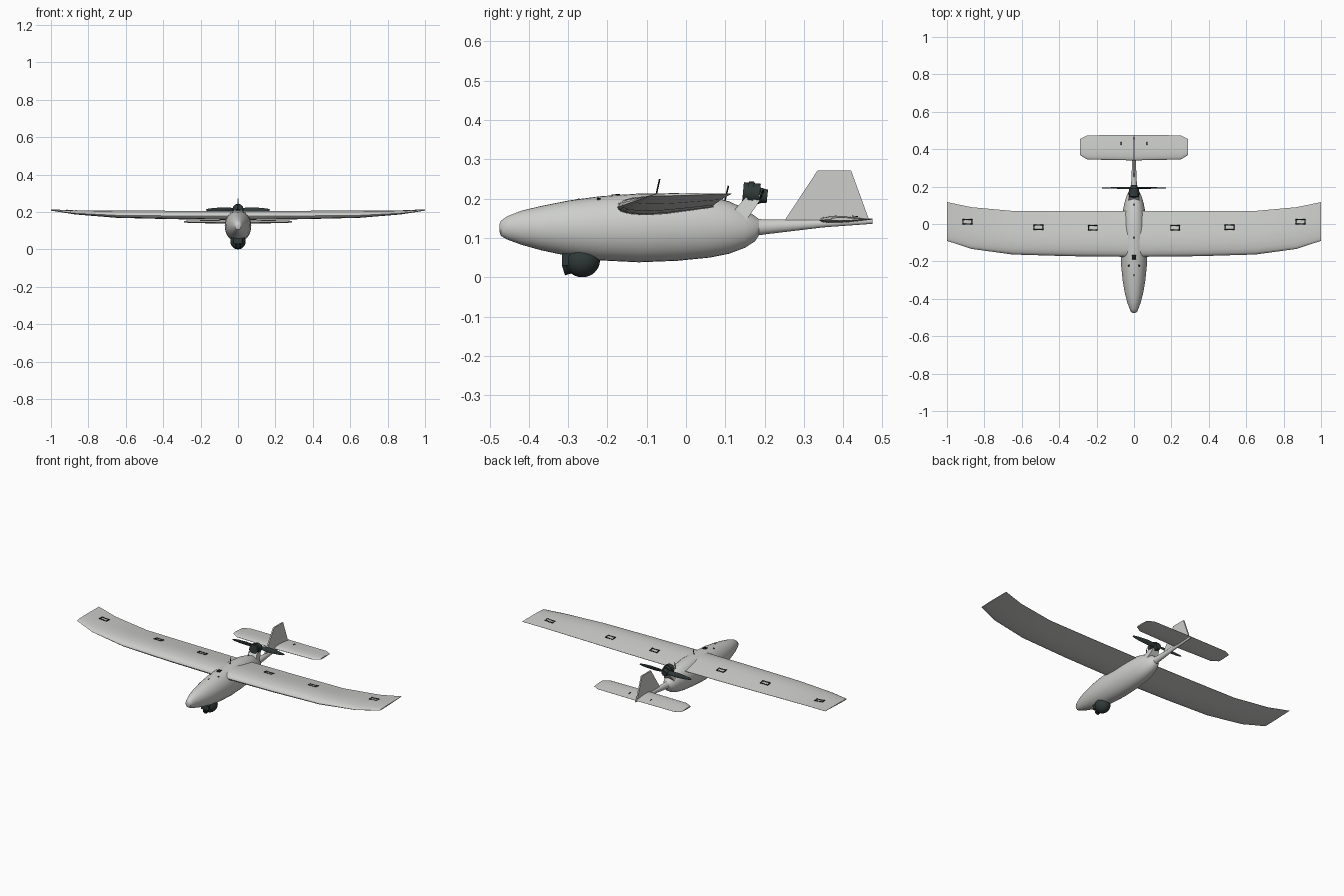
import bpy, bmesh, math
from mathutils import Vector
from mathutils.bvhtree import BVHTree

if "Cube" in bpy.data.objects:
    bpy.data.objects.remove(bpy.data.objects["Cube"], do_unlink=True)


def material(name, rgb):
    m = bpy.data.materials.new(name)
    m.use_nodes = True
    m.diffuse_color = (*rgb, 1)
    m.node_tree.nodes["Principled BSDF"].inputs["Base Color"].default_value = (*rgb, 1)
    return m


GREY = material("light grey", (0.61, 0.62, 0.6))
DARK = material("dark green grey", (0.03, 0.042, 0.04))
BLACK = material("black", (0.01, 0.012, 0.012))


def finish(name, bm, mat, angle=40):
    bmesh.ops.recalc_face_normals(bm, faces=bm.faces[:])
    me = bpy.data.meshes.new(name)
    bm.to_mesh(me)
    bm.free()
    me.materials.append(mat)
    ob = bpy.data.objects.new(name, me)
    bpy.context.collection.objects.link(ob)
    bpy.ops.object.select_all(action="DESELECT")
    ob.select_set(True)
    bpy.context.view_layer.objects.active = ob
    bpy.ops.object.shade_smooth_by_angle(angle=math.radians(angle))
    return ob


def loft(name, rings, mat, angle=40):
    """Skin equal-length closed rings and cap both ends."""
    bm = bmesh.new()
    rows = [[bm.verts.new(p) for p in ring] for ring in rings]
    n = len(rows[0])
    for a, b in zip(rows, rows[1:]):
        for i in range(n):
            j = (i + 1) % n
            bm.faces.new((a[i], a[j], b[j], b[i]))
    bm.faces.new(rows[0])
    bm.faces.new(rows[-1])
    return finish(name, bm, mat, angle)


def oval(y, bottom, top, half_width, n=32):
    mid, half = (top + bottom) / 2, (top - bottom) / 2
    return [(half_width * math.cos(math.tau * i / n), y,
             mid + half * math.sin(math.tau * i / n)) for i in range(n)]


def rod(name, start, end, radius, mat, end_radius=None, sides=20):
    start, end = Vector(start), Vector(end)
    axis = end - start
    bm = bmesh.new()
    bmesh.ops.create_cone(bm, cap_ends=True, segments=sides, radius1=radius,
                          radius2=radius if end_radius is None else end_radius,
                          depth=axis.length)
    turn = axis.to_track_quat("Z", "Y").to_matrix().to_4x4()
    bmesh.ops.transform(bm, matrix=turn, verts=bm.verts)
    bmesh.ops.translate(bm, vec=(start + end) / 2, verts=bm.verts)
    return finish(name, bm, mat)


def box(name, centre, size, mat):
    bm = bmesh.new()
    bmesh.ops.create_cube(bm, size=1)
    bmesh.ops.scale(bm, vec=size, verts=bm.verts)
    bmesh.ops.translate(bm, vec=centre, verts=bm.verts)
    return finish(name, bm, mat)


def ball(name, centre, size, mat):
    bm = bmesh.new()
    bmesh.ops.create_uvsphere(bm, u_segments=28, v_segments=16, radius=1)
    bmesh.ops.scale(bm, vec=size, verts=bm.verts)
    bmesh.ops.translate(bm, vec=centre, verts=bm.verts)
    return finish(name, bm, mat, 60)


# Airfoil shape: chord fraction and fraction of the full thickness
SHAPE = [(0.015, 0.35), (0.06, 0.65), (0.15, 0.88), (0.3, 1), (0.5, 0.85), (0.75, 0.45), (1, 0.04)]


def airfoil(x, lead, trail, z_lead, z_trail, up, down):
    def point(u, h):
        return (x, lead + u * (trail - lead), z_lead + u * (z_trail - z_lead) + h)
    return ([point(0, 0)] + [point(u, up * t) for u, t in SHAPE]
            + [point(u, -down * t) for u, t in reversed(SHAPE)])


def span(name, stations):
    """Surface made from half-span stations, mirrored about the middle."""
    both = [(-s[0], *s[1:]) for s in reversed(stations[1:])] + stations
    return loft(name, [airfoil(*s) for s in both], GREY)


# Fuselage pod and tail boom
pod = [(-0.475, 0.116, 0.134, 0.008), (-0.471, 0.105, 0.144, 0.016), (-0.455, 0.096, 0.155, 0.023),
       (-0.42, 0.083, 0.169, 0.036), (-0.37, 0.069, 0.181, 0.049), (-0.3, 0.054, 0.195, 0.061),
       (-0.22, 0.043, 0.206, 0.069), (-0.12, 0.038, 0.213, 0.071), (-0.02, 0.042, 0.214, 0.068),
       (0.06, 0.05, 0.206, 0.061), (0.11, 0.06, 0.193, 0.052), (0.15, 0.075, 0.174, 0.04),
       (0.175, 0.091, 0.156, 0.028), (0.188, 0.11, 0.146, 0.016)]
fuselage = loft("fuselage", [oval(*s) for s in pod], GREY)
boom = [(0.16, 0.103, 0.15, 0.022), (0.2, 0.109, 0.147, 0.016), (0.35, 0.127, 0.147, 0.009),
        (0.475, 0.136, 0.15, 0.005)]
loft("tail_boom", [oval(*s, n=20) for s in boom], GREY)

# Wing with raised, swept tips, and the tailplane
wing = span("wing", [(0, -0.176, 0.07, 0.178, 0.178, 0.028, 0.021),
                     (0.35, -0.172, 0.07, 0.179, 0.18, 0.027, 0.018),
                     (0.65, -0.163, 0.07, 0.182, 0.184, 0.024, 0.014),
                     (0.87, -0.133, 0.09, 0.193, 0.198, 0.014, 0.008),
                     (1, -0.09, 0.117, 0.208, 0.213, 0.004, 0.002)])
tailplane = span("tailplane", [(0, 0.34, 0.476, 0.145, 0.147, 0.011, 0.008),
                               (0.25, 0.345, 0.474, 0.146, 0.147, 0.009, 0.006),
                               (0.288, 0.368, 0.455, 0.147, 0.147, 0.005, 0.003)])

# Fin
outline = [(0.25, 0.143), (0.335, 0.272), (0.42, 0.272), (0.466, 0.146)]
loft("fin", [[(x, y, z) for y, z in outline] for x in (-0.004, 0.004)], GREY, 20)

# Motor pylon, motor and hub
loft("motor_pylon", [[(-w, a, za), (w, a, za), (w, b, zb), (-w, b, zb)] for w, a, za, b, zb in
                     ((0.036, 0.105, 0.15, 0.15, 0.14), (0.02, 0.16, 0.213, 0.188, 0.195))], GREY, 20)
rod("motor", (0, 0.145, 0.216), (0, 0.188, 0.212), 0.026, DARK)
rod("motor_collar", (0, 0.158, 0.215), (0, 0.172, 0.214), 0.029, DARK)
rod("propeller_hub", (0, 0.188, 0.208), (0, 0.207, 0.206), 0.02, DARK, 0.017)

# Two twisted propeller blades
for side, label in ((1, "left"), (-1, "right")):
    rings = []
    for r, chord, twist in ((0.005, 0.014, 50), (0.04, 0.026, 65), (0.08, 0.028, 72),
                            (0.13, 0.021, 78), (0.162, 0.012, 80), (0.17, 0.004, 80)):
        t = math.radians(twist) * side
        c, s = math.cos(t), math.sin(t)
        ring = []
        for i in range(10):
            u = chord / 2 * math.cos(math.tau * i / 10)
            v = 0.0025 * math.sin(math.tau * i / 10)
            ring.append((side * r, 0.193 + u * c - v * s, 0.211 + u * s + v * c))
        rings.append(ring)
    loft("propeller_blade_" + label, rings, DARK)

# Camera turret below the nose
ball("camera_ball", (0, -0.264, 0.043), (0.041, 0.045, 0.043), DARK)
box("camera_mount", (0, -0.299, 0.045), (0.05, 0.032, 0.03), DARK)
rod("camera_lens", (0, -0.29, 0.025), (0, -0.312, 0.018), 0.014, BLACK)

# Aerials
rod("front_aerial", (0, -0.077, 0.205), (0, -0.067, 0.25), 0.002, BLACK, sides=8)
rod("rear_aerial", (0, 0.098, 0.19), (0, 0.108, 0.233), 0.002, BLACK, sides=8)


# Thin markings laid over the upper surfaces
def surface(ob):
    return BVHTree.FromPolygons([v.co for v in ob.data.vertices],
                                [p.vertices[:] for p in ob.data.polygons])


def marking(name, tree, quads):
    bm = bmesh.new()
    for quad in quads:
        verts = []
        for x, y in quad:
            hit = tree.ray_cast(Vector((x, y, 1)), Vector((0, 0, -1)))[0]
            verts.append(bm.verts.new(hit + Vector((0, 0, 0.0015))))
        bm.faces.new(verts)
    ob = finish(name, bm, BLACK)
    ob.modifiers.new("plate", "SOLIDIFY").thickness = 0.002
    return ob


def rectangle(x, y, w, d):
    return [(x - w, y - d), (x + w, y - d), (x + w, y + d), (x - w, y + d)]


wing_top, tail_top, pod_top = surface(wing), surface(tailplane), surface(fuselage)

# Hatch frames, mirrored on both wing halves
for x, y in ((0.22, -0.02), (0.51, -0.018), (0.89, 0.012)):
    for side, label in ((1, "left"), (-1, "right")):
        outer = rectangle(side * x, y, 0.026, 0.014)
        inner = rectangle(side * x, y, 0.021, 0.009)
        frame = [(outer[i], outer[(i + 1) % 4], inner[(i + 1) % 4], inner[i]) for i in range(4)]
        marking("wing_hatch_" + label, wing_top, frame)

# Control linkage slots on the tailplane and vents on the pod
for side in (1, -1):
    marking("tail_slot", tail_top, [rectangle(side * 0.07, 0.43, 0.002, 0.008)])
    marking("pod_vent", pod_top, [rectangle(side * 0.028, -0.222, 0.003, 0.004)])
    marking("pod_rear_vent", pod_top, [rectangle(side * 0.012, 0.148, 0.003, 0.004)])
marking("pod_hatch", pod_top, [rectangle(0, -0.178, 0.01, 0.012)])
marking("pod_nose_vent", pod_top, [rectangle(0, -0.275, 0.002, 0.004)])
